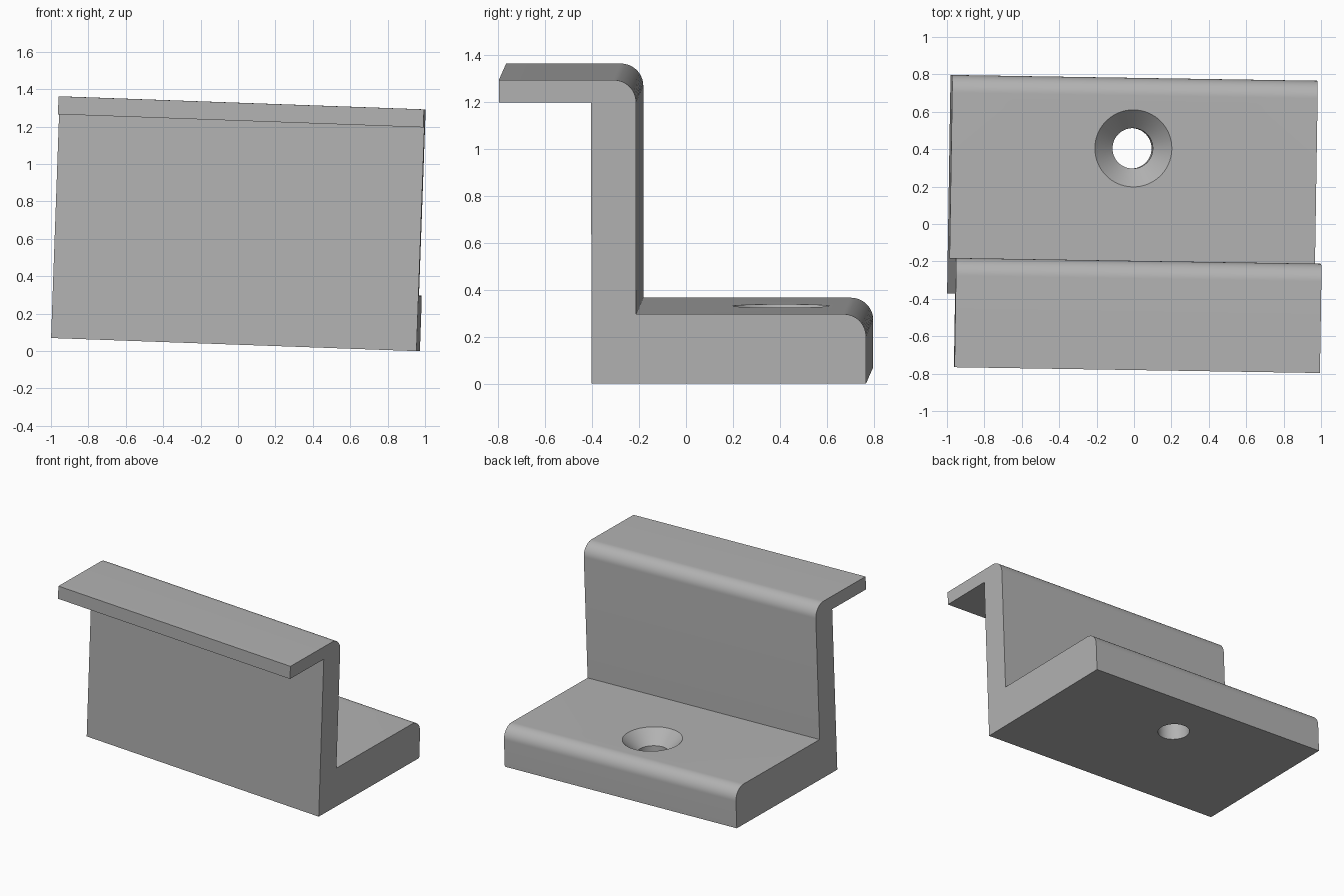
import bpy, bmesh, math
from mathutils import Matrix, Vector

cube = bpy.data.objects.get("Cube")
if cube:
    bpy.data.objects.remove(cube, do_unlink=True)

LENGTH = 1.955
RADIUS = 0.095


def make_object(name, bm, material=None):
    bmesh.ops.recalc_face_normals(bm, faces=bm.faces)
    mesh = bpy.data.meshes.new(name)
    bm.to_mesh(mesh)
    bm.free()
    obj = bpy.data.objects.new(name, mesh)
    bpy.context.collection.objects.link(obj)
    if material:
        mesh.materials.append(material)
    return obj


def rounded_corner(y, z, steps=16):
    """Quarter round ending at the back (y) and top (z) faces."""
    angles = [math.pi / 2 * i / steps for i in range(steps + 1)]
    return [(y - RADIUS + RADIUS * math.cos(a), z - RADIUS + RADIUS * math.sin(a)) for a in angles]


grey = bpy.data.materials.new("plain grey")
grey.use_nodes = True
colour = (0.45, 0.45, 0.45, 1)
grey.diffuse_color = colour
grey.node_tree.nodes["Principled BSDF"].inputs["Base Color"].default_value = colour

# Z-shaped bracket profile, extruded along x
profile = [(-0.403, 0), (0.766, 0)] + rounded_corner(0.766, 0.296)
profile += [(-0.212, 0.296)] + rounded_corner(-0.212, 1.293)
profile += [(-0.796, 1.293), (-0.796, 1.197), (-0.403, 1.197)]
bm = bmesh.new()
face = bm.faces.new([bm.verts.new((-LENGTH / 2, y, z)) for y, z in profile])
end = bmesh.ops.extrude_face_region(bm, geom=[face])["geom"]
bmesh.ops.translate(bm, vec=(LENGTH, 0, 0), verts=[v for v in end if isinstance(v, bmesh.types.BMVert)])
bracket = make_object("bracket", bm, grey)

# Countersunk screw hole, spun as a cutter
bm = bmesh.new()
outline = [(0, -0.1), (0.108, -0.1), (0.108, 0.198), (0.206, 0.296), (0.206, 0.4), (0, 0.4)]
verts = [bm.verts.new((r, 0, z)) for r, z in outline]
edges = [bm.edges.new(pair) for pair in zip(verts, verts[1:])]
bmesh.ops.spin(bm, geom=verts + edges, cent=(0, 0, 0), axis=(0, 0, 1), angle=math.tau, steps=64)
bmesh.ops.remove_doubles(bm, verts=bm.verts, dist=0.0001)
bmesh.ops.translate(bm, vec=(-0.004, 0.389, 0), verts=bm.verts)
cutter = make_object("hole_cutter", bm, grey)

cut = bracket.modifiers.new("screw hole", "BOOLEAN")
cut.operation = "DIFFERENCE"
cut.solver = "EXACT"
cut.object = cutter
bpy.context.view_layer.objects.active = bracket
bracket.select_set(True)
bpy.ops.object.modifier_apply(modifier=cut.name)
bpy.data.objects.remove(cutter, do_unlink=True)

# Slight tilt and turn of the whole bracket
along = Vector((1, -0.0158, -0.0358)).normalized()
across = Vector((0.0158, 1, 0)).normalized()
axes = Matrix((along, across, along.cross(across))).transposed()
bracket.data.transform(Matrix.Translation((-0.0163, 0.0155, 0.035)) @ axes.to_4x4())

bpy.ops.object.shade_smooth_by_angle(angle=math.radians(30))
